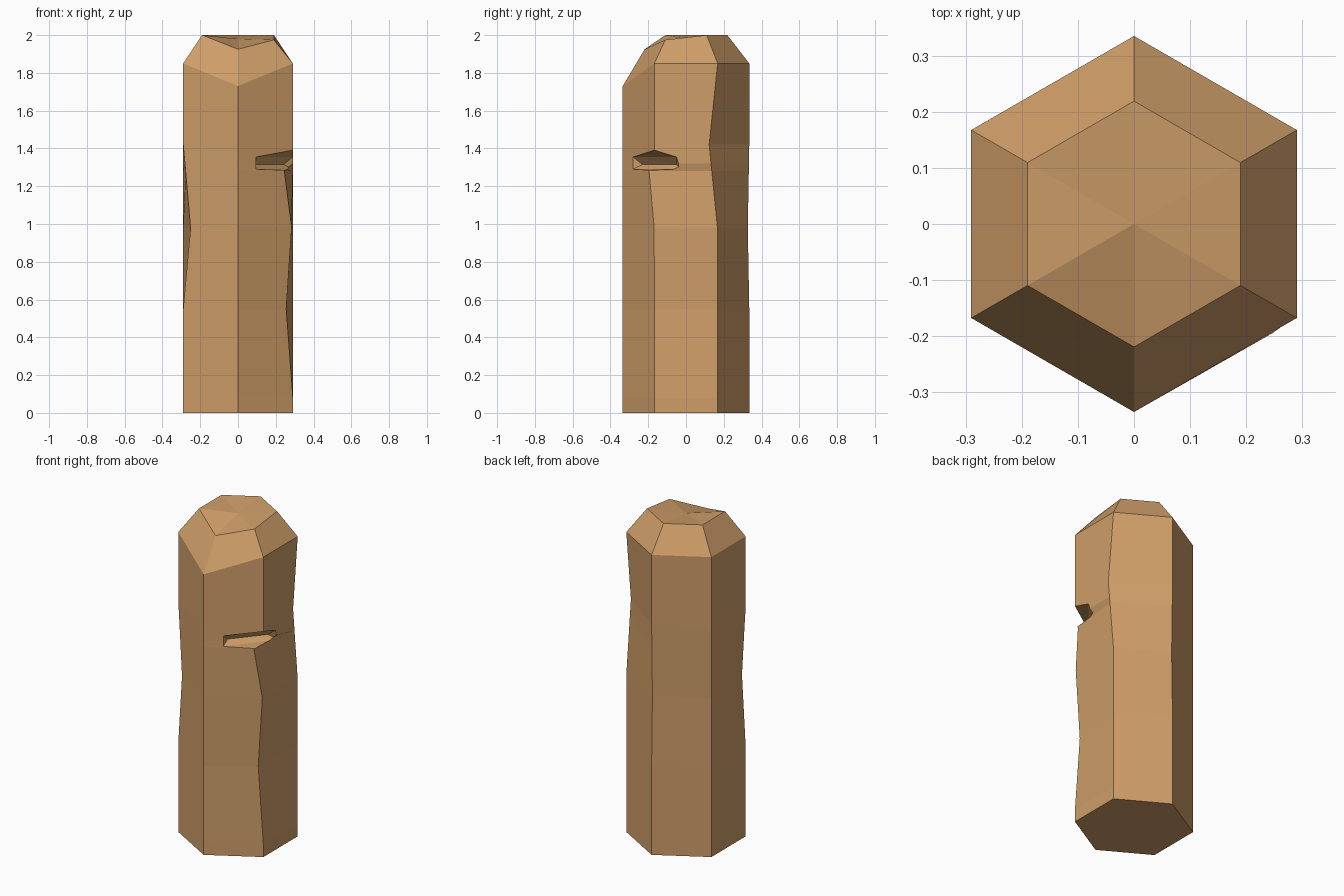
import bpy, bmesh, math

if "Cube" in bpy.data.objects:
    bpy.data.objects.remove(bpy.data.objects["Cube"])

wood = bpy.data.materials.new("wood")
wood.diffuse_color = (0.62, 0.34, 0.14, 1)
wood.use_nodes = True
wood.node_tree.nodes["Principled BSDF"].inputs["Base Color"].default_value = wood.diffuse_color


def make_object(name, bm):
    bmesh.ops.recalc_face_normals(bm, faces=bm.faces)
    mesh = bpy.data.meshes.new(name)
    bm.to_mesh(mesh)
    bm.free()
    mesh.materials.append(wood)
    obj = bpy.data.objects.new(name, mesh)
    bpy.context.collection.objects.link(obj)
    return obj


# Worn corners: corner index -> (z, dx, dy) keys, linear in between
FRONT, FRONT_RIGHT, BACK_RIGHT, BACK, BACK_LEFT, FRONT_LEFT = range(6)
wear = {
    FRONT_RIGHT: [(0.08, 0, 0), (0.55, -0.035, 0), (0.97, -0.005, 0),
                  (1.28, -0.045, -0.028), (1.32, 0, 0)],
    BACK_RIGHT: [(0.97, 0, 0), (1.42, 0, -0.045), (1.85, 0, 0)],
    BACK: [(0.55, 0, 0), (0.97, 0, -0.008), (1.42, 0, 0)],
    FRONT_LEFT: [(0.55, 0, 0), (0.99, -(-0.04), -0.02), (1.42, 0, 0)],
}


def offset(corner, z):
    keys = wear.get(corner, [])
    for (z0, x0, y0), (z1, x1, y1) in zip(keys, keys[1:]):
        if z0 <= z <= z1:
            t = (z - z0) / (z1 - z0)
            return x0 + t * (x1 - x0), y0 + t * (y1 - y0)
    return 0, 0


# Hexagonal post with chamfered, slightly sunken top
R, R_TOP = 0.335, 0.219
rings_z = [0, 0.08, 0.55, 0.98, 1.28, 1.32, 1.42, 1.85, 2.0]
lowered = {(7, FRONT): 1.73, (8, FRONT): 1.925, (8, FRONT_RIGHT): 1.975}
bm = bmesh.new()
rings = []
for level, z in enumerate(rings_z):
    ring = []
    for k in range(6):
        a = math.radians(-90 + 60 * k)
        r = R_TOP if level == 8 else R
        dx, dy = offset(k, z)
        ring.append(bm.verts.new((r * math.cos(a) + dx, r * math.sin(a) + dy,
                                  lowered.get((level, k), z))))
    rings.append(ring)
bm.faces.new(rings[0])
for lo, hi in zip(rings, rings[1:]):
    for k in range(6):
        j = (k + 1) % 6
        bm.faces.new((lo[k], lo[j], hi[j], hi[k]))
centre = bm.verts.new((0, 0, 1.98))
for k in range(6):
    bm.faces.new((rings[-1][k], rings[-1][(k + 1) % 6], centre))
post = make_object("post", bm)

# Axe notch in the front right corner
bm = bmesh.new()
for p in [(0.095, -0.28, 1.355), (0.095, -0.28, 1.29),
          (0.29, -0.05, 1.355), (0.29, -0.03, 1.29),
          (0.09, -0.23, 1.315), (0.24, -0.05, 1.315),
          (0.40, -0.23, 1.45), (0.40, -0.23, 1.275)]:
    bm.verts.new(p)
bmesh.ops.convex_hull(bm, input=bm.verts)
cutter = make_object("notch_cutter", bm)
cutter.hide_render = True

mod = post.modifiers.new("notch", 'BOOLEAN')
mod.operation = 'DIFFERENCE'
mod.solver = 'EXACT'
mod.object = cutter
bpy.context.view_layer.objects.active = post
bpy.ops.object.modifier_apply(modifier=mod.name)
bpy.data.objects.remove(cutter)
